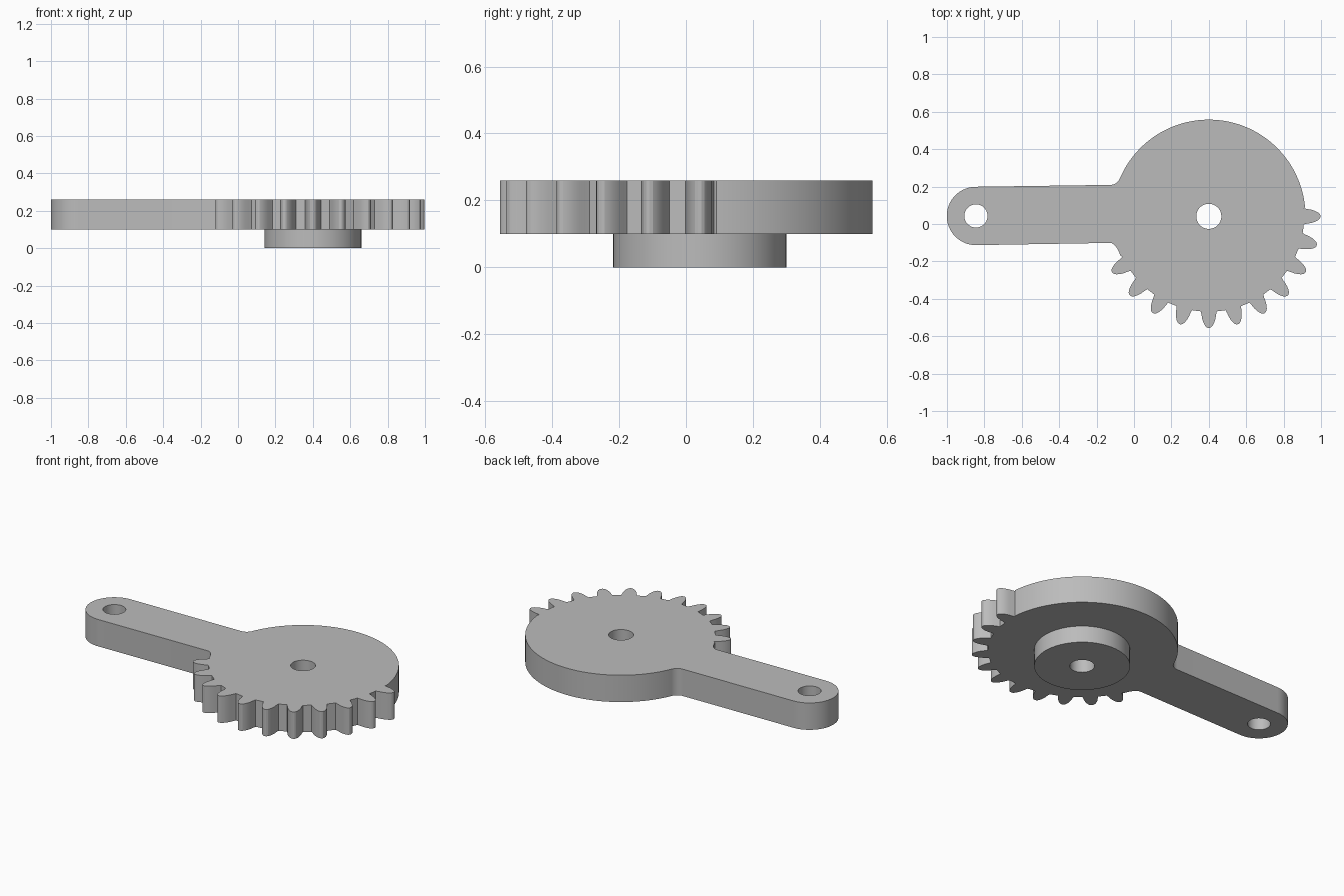
import bpy
from math import sin, cos, radians
from mathutils import Vector

cube = bpy.data.objects.get("Cube")
if cube:
    bpy.data.objects.remove(cube)

GEAR = Vector((0.4, 0.041))
ARM = Vector((-0.845, 0.043))
DISC_R, ROOT_R = 0.517, 0.508
# Tooth flank as (radius, half width)
FLANK = [(ROOT_R, 0.043), (0.525, 0.039), (0.545, 0.036), (0.565, 0.030),
         (0.582, 0.022), (0.592, 0.014), (0.597, 0.005)]

grey = bpy.data.materials.new("plain grey")
grey.use_nodes = True
colour = (0.5, 0.5, 0.5, 1)
grey.diffuse_color = colour
grey.node_tree.nodes["Principled BSDF"].inputs["Base Color"].default_value = colour


def polar(centre, radius, degrees):
    a = radians(degrees)
    return centre + Vector((cos(a), sin(a))) * radius


def arc(centre, radius, start, end, steps):
    return [polar(centre, radius, start + (end - start) * i / steps) for i in range(steps + 1)]


def circle(centre, radius, steps=64):
    return arc(centre, radius, 0, 360, steps)[:-1]


def fillet(a, control, b, steps=6):
    ts = [i / steps for i in range(steps + 1)]
    return [a * (1 - t) ** 2 + control * 2 * t * (1 - t) + b * t * t for t in ts]


def tooth(degrees):
    out = polar(Vector((0, 0)), 1, degrees)
    side = Vector((-out.y, out.x))
    rising = [GEAR + out * r - side * w for r, w in FLANK]
    falling = [GEAR + out * r + side * w for r, w in reversed(FLANK)]
    return rising + falling


def plate(name, loops, bottom, top):
    """Extrude closed outlines; inner loops become holes."""
    curve = bpy.data.curves.new(name, "CURVE")
    curve.dimensions = "2D"
    curve.fill_mode = "BOTH"
    curve.extrude = (top - bottom) / 2
    for loop in loops:
        spline = curve.splines.new("POLY")
        spline.points.add(len(loop) - 1)
        for point, p in zip(spline.points, loop):
            point.co = (p.x, p.y, 0, 1)
        spline.use_cyclic_u = True
    obj = bpy.data.objects.new(name, curve)
    obj.location.z = (bottom + top) / 2
    bpy.context.collection.objects.link(obj)
    bpy.ops.object.select_all(action="DESELECT")
    obj.select_set(True)
    bpy.context.view_layer.objects.active = obj
    bpy.ops.object.convert(target="MESH")
    obj = bpy.context.object
    # Weld caps to walls and face everything outwards
    bpy.ops.object.mode_set(mode="EDIT")
    bpy.ops.mesh.select_all(action="SELECT")
    bpy.ops.mesh.remove_doubles(threshold=0.0002)
    bpy.ops.mesh.normals_make_consistent(inside=False)
    bpy.ops.object.mode_set(mode="OBJECT")
    obj.data.materials.clear()
    obj.data.materials.append(grey)
    bpy.ops.object.shade_smooth_by_angle(angle=radians(20))
    return obj


# Outline: lower fillet, teeth, plain disc edge, upper fillet, rounded arm end
outline = fillet(Vector((-0.13, -0.101)), Vector((-0.096, -0.101)), polar(GEAR, DISC_R, -156))
for i in range(11):
    outline += tooth(-150 + 15 * i)
outline += arc(GEAR, DISC_R, 5.5, 157, 56)
outline += fillet(polar(GEAR, DISC_R, 157.5), Vector((-0.094, 0.209)), Vector((-0.13, 0.209)))
outline += arc(ARM, 0.156, 90, 270, 32)

shaft_hole = circle(GEAR, 0.067)
plate("gear_lever", [outline, shaft_hole, circle(ARM, 0.062)], 0.1, 0.26)
plate("hub", [circle(GEAR, 0.259), shaft_hole], 0, 0.1)
